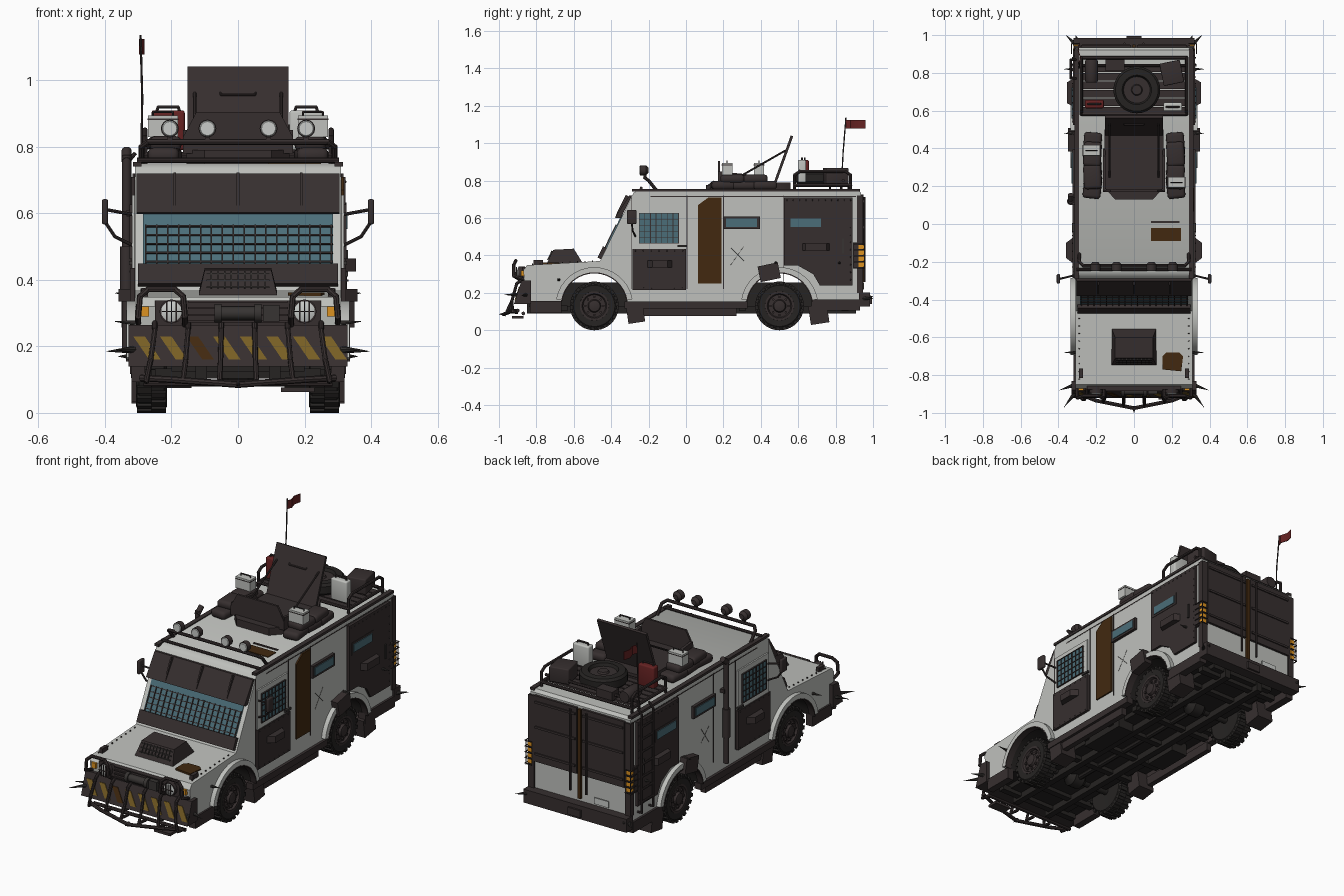
import bpy, bmesh, math
from mathutils import Vector, Matrix, Euler

def colour(name, r, g, b):
    m = bpy.data.materials.new(name)
    m.diffuse_color = (r, g, b, 1)
    return m

WHITE = colour("pale_paint", .52, .53, .505)
DARK = colour("dark_armour", .037, .028, .028)
BLACK = colour("black_rubber", .019, .017, .016)
GLASS = colour("blue_glass", .07, .155, .19)
YELLOW = colour("hazard_yellow", .19, .115, .018)
ORANGE = colour("orange_lamp", .72, .29, .015)
RED = colour("red_paint", .13, .016, .016)
RUST = colour("rust_brown", .054, .022, .005)
LENS = colour("lamp_lens", .58, .6, .58)
STEEL = colour("dull_steel", .038, .034, .032)

# ---- shape helpers: each returns a function that adds geometry to a bmesh
def box(x, y, z, sx, sy, sz, rot=(0, 0, 0), bevel=0):
    def f(bm):
        m = Matrix.Translation((x, y, z)) @ Euler(rot).to_matrix().to_4x4() @ Matrix.Diagonal((sx, sy, sz, 1))
        r = bmesh.ops.create_cube(bm, size=1, matrix=m)
        if bevel:
            es = list({e for v in r['verts'] for e in v.link_edges})
            bmesh.ops.bevel(bm, geom=es, offset=bevel, segments=3, profile=.5, affect='EDGES')
    return f

def prism(axis, pts, a, b):
    put = {'x': lambda p, t: (t, p[0], p[1]), 'y': lambda p, t: (p[0], t, p[1]), 'z': lambda p, t: (p[0], p[1], t)}[axis]
    def f(bm):
        A = [bm.verts.new(put(p, a)) for p in pts]
        B = [bm.verts.new(put(p, b)) for p in pts]
        bm.faces.new(A); bm.faces.new(B[::-1])
        for i in range(len(A)):
            j = (i + 1) % len(A)
            bm.faces.new((A[i], B[i], B[j], A[j]))
    return f

def lathe(c, d, prof, seg=20):
    def f(bm):
        q = Vector(d).to_track_quat('Z', 'Y')
        rings = [[bm.verts.new(Vector(c) + q @ Vector((r * math.cos(k * math.tau / seg), r * math.sin(k * math.tau / seg), t)))
                  for k in range(seg)] for t, r in prof]
        for A, B in zip(rings, rings[1:]):
            for k in range(seg):
                j = (k + 1) % seg
                bm.faces.new((A[k], A[j], B[j], B[k]))
        bm.faces.new(rings[0]); bm.faces.new(rings[-1])
    return f

def rod(pts, r, seg=8):
    def f(bm):
        for a, b in zip(pts, pts[1:]):
            d = Vector(b) - Vector(a)
            lathe(a, d, [(-r * .4, r), (d.length + r * .4, r)], seg)(bm)
    return f

def spike(c, d, r=.012):
    return lathe(c, d, [(0, r), (Vector(d).length, .0008)], 8)

def part(name, mat, *shapes, rule=None, mats=()):
    bm = bmesh.new()
    for s in shapes:
        s(bm)
    bmesh.ops.recalc_face_normals(bm, faces=bm.faces)
    for f in bm.faces:
        f.smooth = True
        if rule:
            f.material_index = rule(f)
    me = bpy.data.meshes.new(name)
    bm.to_mesh(me); bm.free()
    for m in (mat, *mats):
        me.materials.append(m)
    me.set_sharp_from_angle(angle=math.radians(35))
    ob = bpy.data.objects.new(name, me)
    bpy.context.collection.objects.link(ob)
    return ob

def arc(cy, r, a0, a1, n=16, cz=.13):
    return [(cy + r * math.cos(math.radians(a0 + (a1 - a0) * i / n)), cz + r * math.sin(math.radians(a0 + (a1 - a0) * i / n))) for i in range(n + 1)]

FW, RW = -.49, .5   # wheel positions
SIDES = ((1, "right"), (-1, "left"))

# ---- body shell with wheel arches, dark underneath
shell = [(-.85, .15), (-.87, .32), (-.85, .348), (-.46, .37), (-.28, .735), (-.255, .75), (.92, .75), (.935, .735), (.935, .15)]
shell += arc(RW, .18, 7, 173) + arc(FW, .18, 7, 173)
def under(f):
    c = f.calc_center_median()
    return 1 if abs(f.normal.x) < .5 and c.z < .32 and -.7 < c.y < .7 else int(f.normal.z < -.5)
part("body_shell", WHITE, prism('x', shell, -.31, .31), rule=under, mats=(BLACK,))
part("belly_block", BLACK, box(0, .03, .19, .4, 1.74, .13))

# ---- chassis: rails, cross members, axles, shaft
part("chassis_frame", BLACK, *[box(s * .11, .03, .115, .035, 1.76, .05) for s in (-1, 1)],
     *[box(0, y, .118, .5, .035, .03) for y in (-.8, -.65, -.3, -.1, .1, .3, .7, .85)])
part("axles", BLACK, *[lathe((-.22, y, .13), (1, 0, 0), [(0, .02), (.16, .02), (.19, .05), (.25, .05), (.28, .02), (.44, .02)]) for y in (FW, RW)],
     rod([(0, FW, .12), (0, RW, .12)], .016), box(.19, .02, .11, .1, .28, .07), box(-.19, .05, .11, .1, .2, .07))
for s, n in SIDES:
    part(n + "_side_skirt", DARK, box(s * .305, .0, .135, .04, .66, .035), box(s * .295, .02, .1, .03, .5, .05),
         box(s * .3, -.75, .125, .04, .17, .065), box(s * .3, .8, .135, .045, .26, .06))
    part(n + "_mud_flaps", DARK, box(s * .27, -.27, .09, .1, .09, .1, (.15, 0, 0)), box(s * .27, .71, .085, .1, .1, .1, (.15, 0, 0)))
    # wheels
    for cy, w in ((FW, "front"), (RW, "rear")):
        c = (s * .26, cy, .13)
        part(f"{n}_{w}_tyre", BLACK, lathe(c, (s, 0, 0), [(-.045, .07), (-.047, .11), (-.038, .122), (.038, .122), (.047, .11), (.045, .078), (.03, .075)], 32),
             *[box(c[0] + t * .022, cy + .122 * math.cos(a), .13 + .122 * math.sin(a), .044, .02, .016, (a + math.pi / 2, 0, 0))
               for t in (-1, 1) for a in [(k + t * .25) * math.tau / 22 for k in range(22)]])
        part(f"{n}_{w}_hub", DARK, lathe(c, (s, 0, 0), [(.02, .078), (.046, .078), (.046, .066), (.034, .06), (.036, .035), (.05, .03), (.054, .015)], 24),
             *[lathe((s * .29, cy + .048 * math.cos(k * math.tau / 8), .13 + .048 * math.sin(k * math.tau / 8)), (s, 0, 0), [(0, .007), (.014, .007)], 6) for k in range(8)])
        part(f"{n}_{w}_fender_flare", WHITE, prism('x', arc(cy, .178, 10, 170) + arc(cy, .207, 170, 10), s * .3, s * .335))
        part(f"{n}_{w}_flare_lip", DARK, prism('x', arc(cy, .174, 8, 172) + arc(cy, .18, 172, 8), s * .3, s * .337))

# ---- sides: doors, windows, armour panels
for s, n in SIDES:
    X = s * .312
    part(n + "_door_frame", WHITE, box(X, -.145, .545, .012, .27, .22))
    part(n + "_door_glass", GLASS, box(X + s * .003, -.145, .545, .014, .21, .16))
    part(n + "_window_grid", DARK, *[box(X + s * .01, -.25 + i * .03, .545, .008, .004, .16) for i in range(8)],
         *[box(X + s * .01, -.145, .465 + i * .032, .008, .215, .004) for i in range(6)])
    part(n + "_door_armour", DARK, box(X + s * .003, -.143, .325, .02, .285, .22))
    part(n + "_door_bump", DARK, prism('z', [(s * .32, -.21), (s * .36, -.18), (s * .36, -.1), (s * .32, -.07)], .335, .372))
    part(n + "_rear_armour", DARK, prism('x', [(.525, .71), (.89, .71), (.89, .24), (.715, .24), (.68, .3), (.6, .345), (.525, .345)], s * .305, s * .324))
    part(n + "_rear_bump", DARK, prism('z', [(s * .32, .62), (s * .355, .64), (s * .355, .75), (s * .32, .77)], .425, .465))
    part(n + "_arch_patch", DARK, box(s * .325, .445, .31, .05, .11, .085, (.2, 0, 0)))
    for y, nm in ((.297, "mid"), (.64, "rear")):
        part(f"{n}_{nm}_window_frame", DARK, box(s * .318, y, .575, .016, .195, .068))
        part(f"{n}_{nm}_window", GLASS, box(s * .32, y, .575, .02, .165, .044))
    part(n + "_seams", DARK, *[box(s * .31, y, .47, .003, .005, .5) for y in (-.29, .005, .2, .52)], box(s * .31, .36, .715, .003, 1.1, .005))
    part(n + "_scratches", STEEL, rod([(s * .31, .24, .35), (s * .31, .31, .45)], .001, 5), rod([(s * .31, .31, .37), (s * .31, .24, .44)], .001, 5))
    part(n + "_rivets", DARK, *[lathe((s * .322, .54 + i * .034, .695), (s, 0, 0), [(0, .004), (.005, .003)], 6) for i in range(11)],
         *[lathe((s * .322, .88, .27 + i * .04), (s, 0, 0), [(0, .004), (.005, .003)], 6) for i in range(10)],
         *[lathe((s * .322, -.27 + i * .042, z), (s, 0, 0), [(0, .004), (.005, .003)], 6) for i in range(7) for z in (.225, .425)],
         *[lathe((s * .29, -.82 + i * .04, .352 + i * .0022), (0, 0, 1), [(-.003, .004), (.004, .003)], 6) for i in range(9)])
    part(n + "_roof_rail", DARK, box(s * .303, .32, .748, .026, 1.22, .014))
    part(n + "_handles", STEEL, box(s * .322, -.02, .45, .012, .05, .012), box(s * .325, .84, .45, .012, .012, .08))
    # mirror
    part(n + "_mirror_head", DARK, box(s * .4, -.29, .605, .018, .05, .076, bevel=.006))
    part(n + "_mirror_arm", DARK, rod([(s * .31, -.27, .5), (s * .37, -.285, .53), (s * .4, -.29, .575)], .005), rod([(s * .31, -.27, .595), (s * .39, -.29, .61)], .005))
    part(n + "_spikes", STEEL, spike((s * .31, -.85, .19), (s * .085, -.03, -.005)), spike((s * .31, -.68, .27), (s * .06, 0, .005), .008),
         spike((s * .32, .82, .36), (s * .05, 0, .0), .008), spike((s * .32, .48, .36), (s * .05, 0, 0), .008),
         spike((s * .31, .95, .17), (s * .05, .05, 0)), spike((s * .31, -.89, .19), (s * .06, -.08, 0)), spike((s * .3, .97, .18), (s * .01, .03, 0)))
part("rust_side_strip", RUST, prism('x', [(.065, .25), (.19, .25), (.19, .71), (.12, .71), (.065, .67)], .3, .318))
# exhaust stack and ladder on the left
part("exhaust_stack", DARK, rod([(-.335, .12, .2), (-.335, .12, .77)], .014, 12), lathe((-.335, .12, .34), (0, 0, 1), [(0, .02), (.16, .02)], 14),
     rod([(-.335, .12, .76), (-.335, .15, .785)], .015, 12), box(-.32, .12, .6, .03, .04, .02))
part("side_ladder", DARK, *[rod([(-.31, y, .78), (-.335, y, .75), (-.335, y, .2), (-.31, y, .2)], .006) for y in (.77, .87)],
     *[rod([(-.335, .77, .26 + i * .07), (-.335, .87, .26 + i * .07)], .006) for i in range(7)])

# ---- windscreen, built on the sloped front
def slope(z, out):
    return (-.46 + (z - .37) * .4865 - .9 * out, z + .437 * out)
def slab(x0, x1, z0, z1, o0, o1):
    return prism('x', [slope(z0, o0), slope(z1, o0), slope(z1, o1), slope(z0, o1)], x0, x1)
part("windscreen", GLASS, slab(-.285, .285, .43, .62, -.005, .004))
part("windscreen_grid", DARK, *[slab(-.279 + i * .0328, -.2745 + i * .0328, .44, .562, .004, .01) for i in range(18)],
     *[slab(-.28, .285, .45 + i * .0265, .454 + i * .0265, .004, .01) for i in range(5)])
part("upper_visor", DARK, prism('x', [slope(.6, .0), slope(.72, 0), slope(.715, .012), slope(.59, .03), slope(.59, .02)], -.305, .305),
     *[slab(x - .004, x + .004, .6, .71, .01, .031) for x in (-.19, 0, .19)])
part("lower_screen_armour", DARK, slab(-.3, .3, .38, .44, -.005, .02))
# ---- bonnet
def frustum(bm):
    bots = [(-.12, -.75, .345), (.12, -.75, .345), (.12, -.55, .355), (-.12, -.55, .355)]
    tops = [(-.1, -.71, .43), (.1, -.71, .43), (.1, -.6, .436), (-.1, -.6, .436)]
    A, B = [[bm.verts.new(p) for p in q] for q in (bots, tops)]
    bm.faces.new(A); bm.faces.new(B)
    for i in range(4):
        bm.faces.new((A[i], A[i - 1], B[i - 1], B[i]))
part("bonnet_scoop", DARK, frustum)
part("scoop_mesh", STEEL, *[box(0, -.738 + i * .011, .378 + i * .02, .19, .006, .005) for i in range(3)], *[box(-.08 + i * .02, -.728, .4, .004, .006, .055, (-.45, 0, 0)) for i in range(9)])
part("bonnet_rust", RUST, prism('z', [(.15, -.77), (.25, -.78), (.26, -.7), (.24, -.68), (.17, -.68), (.15, -.7)], .35, .362))
part("bonnet_latches", DARK, *[box(s * .28, -.79, .36, .02, .05, .03) for s in (-1, 1)])

# ---- front end
part("grille", DARK, box(0, -.865, .3, .5, .02, .075), *[box(0, -.88, .275 + i * .02, .3, .01, .006) for i in range(4)])
part("winch", STEEL, lathe((-.07, -.885, .3), (1, 0, 0), [(0, .028), (.02, .028), (.02, .02), (.12, .02), (.12, .028), (.14, .028)]), box(.1, -.885, .3, .05, .03, .05))
part("front_bumper", DARK, prism('x', [(-.88, .265), (-.83, .265), (-.83, .14), (-.92, .14)], -.33, .33))
def stripe(x):
    def f(bm):
        y = lambda z, o: -.88 - (.265 - z) * .32 - o
        quad = ((x, .23), (x + .035, .23), (x + .083, .16), (x + .048, .16))
        F, B = [[bm.verts.new((px, y(pz, o), pz)) for px, pz in quad] for o in (.003, -.002)]
        bm.faces.new(F); bm.faces.new(B)
        for i in range(4):
            bm.faces.new((F[i], F[i - 1], B[i - 1], B[i]))
    return f
part("hazard_stripes", YELLOW, *[stripe(-.315 + i * .08) for i in range(8) if i != 2])
part("bumper_rust", RUST, stripe(-.315 + .16))
part("ram_bars", DARK, *[rod([(x, -.875, .27), (x, -.905, .25), (x * 1.05, -.93, .16), (x * 1.1, -.965 + abs(x) * .15, .1), (x * 1.1, -.9, .095)], .008) for x in (-.25, -.15, -.05, .05, .15, .25)],
     rod([(-.29, -.9, .105), (-.2, -.935, .1), (0, -.975, .085), (.2, -.935, .1), (.29, -.9, .105)], .01), rod([(-.28, -.87, .09), (.28, -.87, .09)], .01),
     spike((0, -.965, .086), (0, -.035, 0)), box(.18, -.9, .07, .1, .06, .014))
for s, n in SIDES:
    part(n + "_headlight_rim", DARK, lathe((s * .2, -.86, .305), (0, -1, 0), [(0, .036), (.035, .036), (.035, .03)], 20))
    part(n + "_headlight_lens", LENS, lathe((s * .2, -.86, .305), (0, -1, 0), [(.03, .031), (.037, .031), (.043, .015)], 20))
    part(n + "_lens_bars", DARK, *[box(s * .2 + i * .014, -.906, .305, .004, .004, .064) for i in (-1, 0, 1)], box(s * .2, -.906, .305, .06, .004, .004))
    part(n + "_indicator", ORANGE, box(s * .28, -.872, .305, .026, .02, .03))
    part(n + "_brush_guard", DARK, rod([(s * .3, -.86, .27), (s * .3, -.92, .29), (s * .295, -.92, .35), (s * .27, -.91, .372), (s * .19, -.91, .372), (s * .165, -.92, .35), (s * .16, -.92, .29), (s * .16, -.87, .26)], .009))

# ---- rear end
part("rear_bumper", DARK, box(0, .955, .165, .64, .06, .075), box(0, .975, .16, .08, .04, .04), rod([(0, .97, .16), (0, .99, .16)], .012))
part("rear_doors", DARK, *[box(s * .148, .938, .54, .265, .02, .37) for s in (-1, 1)], *[box(s * .3, .93, .46, .035, .03, .52) for s in (-1, 1)])
part("rear_door_ribs", DARK, *[box(s * .148, .95, z, .25, .008, .012) for s in (-1, 1) for z in (.4, .55, .69)], *[rod([(s * .05, .955, .26), (s * .05, .955, .71)], .006) for s in (-1, 1)])
part("rear_rust_strip", RUST, box(0, .938, .47, .018, .022, .5))
part("rear_plate", LENS, box(-.14, .948, .235, .09, .006, .035))
for s, n in SIDES:
    part(n + "_tail_lamps", ORANGE, *[box(s * .306, .936, .35 + i * .032, .026, .03, .022) for i in range(4)])
    part(n + "_lamp_cage", DARK, *[rod([(s * .29, .955, z), (s * .33, .955, z), (s * .33, .9, z)], .003, 6) for z in (.334, .366, .398, .43, .462)],
         rod([(s * .325, .955, .33), (s * .325, .955, .465)], .003, 6), box(s * .315, .907, .4, .016, .03, .14))

# ---- roof: light bar, patch, turret
part("light_bar", DARK, rod([(-.29, -.16, .75), (-.29, -.2, .8), (-.27, -.22, .815), (.27, -.22, .815), (.29, -.2, .8), (.29, -.16, .75)], .009), rod([(-.3, -.24, .76), (.3, -.24, .76)], .008),
     *[lathe((x, -.2, .855), (0, -1, 0), [(0, .014), (.015, .027), (.045, .027)], 16) for x in (-.205, -.092, .092, .205)], *[box(x, -.22, .83, .015, .015, .03) for x in (-.205, -.092, .092, .205)])
part("roof_lamp_lenses", LENS, *[lathe((x, -.245, .855), (0, -1, 0), [(0, .024), (.004, .021)], 16) for x in (-.205, -.092, .092, .205)])
part("roof_rust_patch", RUST, box(.17, -.055, .751, .16, .07, .006))
part("roof_seam", DARK, box(.165, .01, .751, .15, .012, .006))
part("turret_base", DARK, prism('z', [(-.1, .13), (.1, .13), (.155, .19), (.155, .5), (.12, .56), (-.12, .56), (-.155, .5), (-.155, .19)], .75, .79))
part("turret_front_shield", DARK, prism('y', [(-.165, .78), (.165, .78), (.165, .83), (.125, .905), (-.125, .905), (-.165, .83)], .17, .182),
     *[prism('x', [(.175, .78), (.4, .78), (.36, .83), (.175, .85)], s * .15, s * .165) for s in (-1, 1)])
tilt = -math.atan2(.09, .25)
part("turret_hatch_plate", DARK, box(-.0, .52, .91, .305, .014, .275, (tilt, 0, 0)), rod([(-.055, .54, .965), (-.05, .525, .957), (.05, .525, .957), (.055, .54, .965)], .004),
     *[rod([(s * .13, .25, .8), (s * .13, .53, .96)], .005) for s in (-1, 1)])
part("sandbags", DARK, *[box(s * .22, y, z, .095, .13, .045, (0, 0, s * k), .018) for s in (-1, 1) for y, z, k in ((.2, .775, .1), (.31, .775, -.06), (.42, .775, .08), (.25, .81, -.05), (.37, .81, .06))])
part("ammo_boxes", WHITE, box(-.225, .39, .862, .09, .055, .064), box(.225, .22, .862, .09, .055, .064))
part("ammo_box_handles", DARK, *[rod([(x - .03, y, .89), (x - .03, y, .905), (x + .03, y, .905), (x + .03, y, .89)], .003, 6) for x, y in ((-.225, .39), (.225, .22))], box(-.225, .39, .883, .093, .058, .004), box(.225, .22, .883, .093, .058, .004))

# ---- roof rack and cargo
part("roof_rack", DARK, rod([(-.28, .58, .775), (.28, .58, .775), (.28, .88, .775), (-.28, .88, .775), (-.28, .58, .775)], .009),
     *[rod([(s * .28, .58, .75), (s * .28, .58, .83), (s * .28, .61, .85), (s * .28, .85, .85), (s * .28, .88, .83), (s * .28, .88, .75)], .008) for s in (-1, 1)],
     rod([(-.28, .84, .8), (.28, .84, .8)], .008), *[box(0, .6 + i * .045, .772, .54, .038, .012) for i in range(6)])
part("spare_tyre", BLACK, lathe((.015, .71, .78), (0, 0, 1), [(0, .08), (.004, .115), (.015, .124), (.055, .124), (.068, .113), (.07, .078), (.05, .07)], 32))
part("spare_hub", DARK, lathe((.015, .71, .8), (0, 0, 1), [(0, .07), (.035, .07), (.035, .03), (.045, .025)], 20))
part("cargo_boxes", DARK, box(.2, .8, .825, .11, .12, .085, (0, 0, .2), .006), lathe((-.225, .75, .82), (0, 1, 0), [(0, .03), (.01, .035), (.11, .035), (.12, .03)], 16), box(-.1, .84, .8, .1, .06, .05))
part("red_fuel_can", RED, box(-.21, .635, .85, .1, .045, .12, bevel=.008))
part("pale_fuel_can", WHITE, box(.205, .62, .85, .1, .045, .12, bevel=.008))
part("can_handles", DARK, *[rod([(x - .035, y, .905), (x - .03, y, .92), (x + .03, y, .92), (x + .035, y, .905)], .005, 6) for x, y in ((-.21, .635), (.205, .62))])
part("antenna", DARK, rod([(-.29, .83, .74), (-.29, .832, .8)], .007), rod([(-.29, .832, .8), (-.288, .84, .95), (-.293, .855, 1.135)], .0035, 6))
part("flag", RED, prism('z', [(-.295, .853), (-.285, .88), (-.298, .92), (-.288, .96), (-.285, .96), (-.294, .92), (-.281, .88), (-.291, .853)], 1.078, 1.125))
